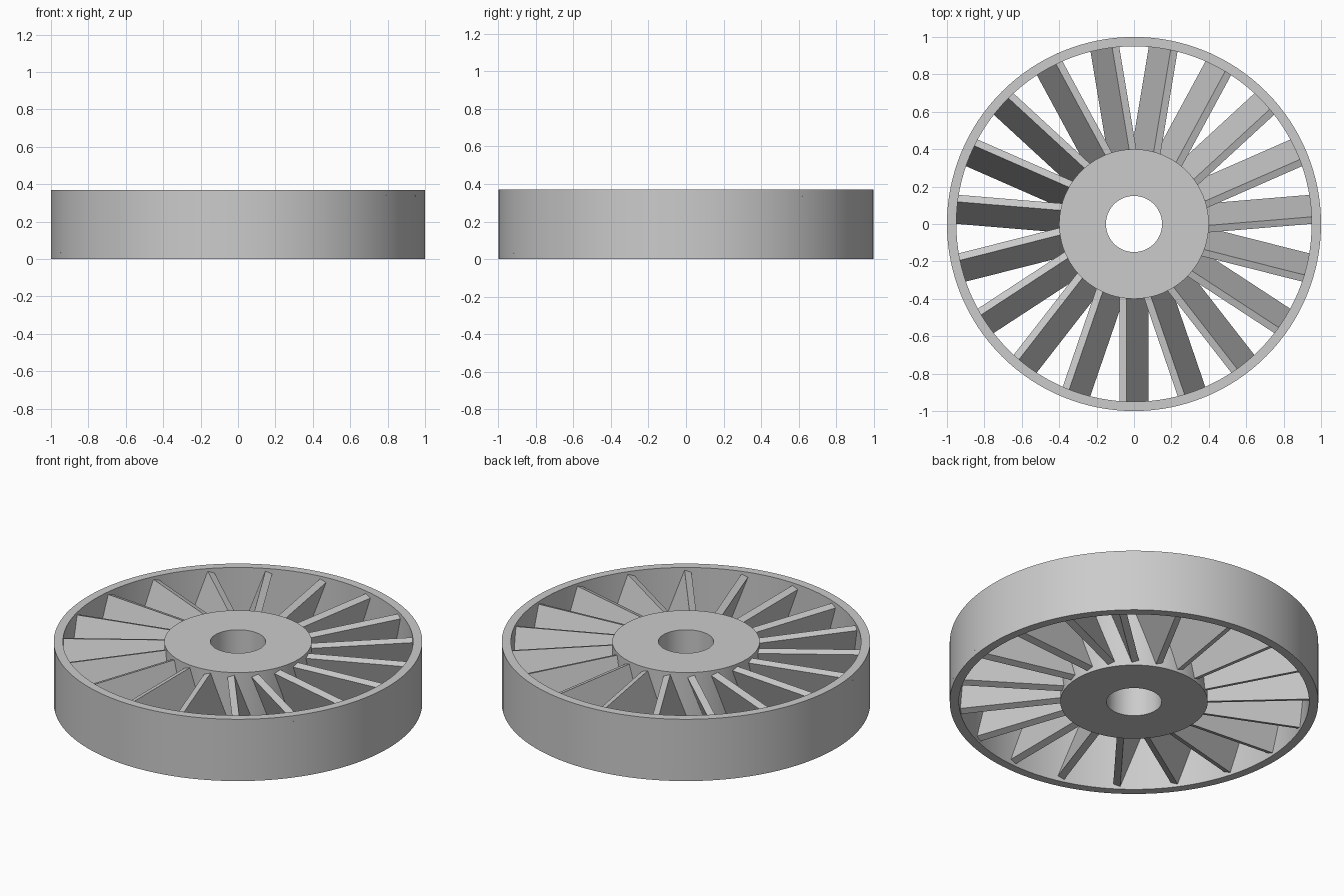
import bpy, bmesh, math
from mathutils import Matrix

if "Cube" in bpy.data.objects:
    bpy.data.objects.remove(bpy.data.objects["Cube"])

HEIGHT = 0.37
BLADES = 19

grey = bpy.data.materials.new("plain grey")
grey.use_nodes = True
grey.diffuse_color = (0.6, 0.6, 0.6, 1)
grey.node_tree.nodes["Principled BSDF"].inputs["Base Color"].default_value = (0.6, 0.6, 0.6, 1)


def add_object(name, bm):
    bmesh.ops.recalc_face_normals(bm, faces=bm.faces)
    mesh = bpy.data.meshes.new(name)
    bm.to_mesh(mesh)
    bm.free()
    mesh.materials.append(grey)
    obj = bpy.data.objects.new(name, mesh)
    bpy.context.collection.objects.link(obj)
    return obj


def tube(name, inner, outer, segments=128):
    """Spin a rectangular profile into a hollow cylinder."""
    bm = bmesh.new()
    profile = [(inner, 0), (outer, 0), (outer, HEIGHT), (inner, HEIGHT)]
    verts = [bm.verts.new((r, 0, z)) for r, z in profile]
    edges = [bm.edges.new((verts[i], verts[(i + 1) % 4])) for i in range(4)]
    bmesh.ops.spin(bm, geom=verts + edges, cent=(0, 0, 0), axis=(0, 0, 1),
                   angle=math.tau, steps=segments, use_duplicate=False)
    bmesh.ops.remove_doubles(bm, verts=bm.verts, dist=1e-4)
    obj = add_object(name, bm)
    bpy.ops.object.select_all(action="DESELECT")
    obj.select_set(True)
    bpy.context.view_layer.objects.active = obj
    bpy.ops.object.shade_smooth_by_angle(angle=math.radians(30))


def blade(name, angle, root=0.3, tip=0.997, thick=0.04, chord=0.345, pitch=20):
    """Flat slab reaching from hub to rim, pitched about its own length."""
    bm = bmesh.new()
    place = (Matrix.Rotation(angle, 4, "Z")
             @ Matrix.Translation(((root + tip) / 2, 0, HEIGHT / 2))
             @ Matrix.Rotation(math.radians(pitch), 4, "X")
             @ Matrix.Diagonal((tip - root, thick, chord, 1)))
    bmesh.ops.create_cube(bm, size=1, matrix=place)
    add_object(name, bm)


# Rim and bored hub
tube("outer_rim", 0.95, 1.0)
tube("hub", 0.15, 0.4)

# Pitched blades, starting at the front
for i in range(BLADES):
    blade(f"blade_{i + 1}", -math.pi / 2 + i * math.tau / BLADES)
